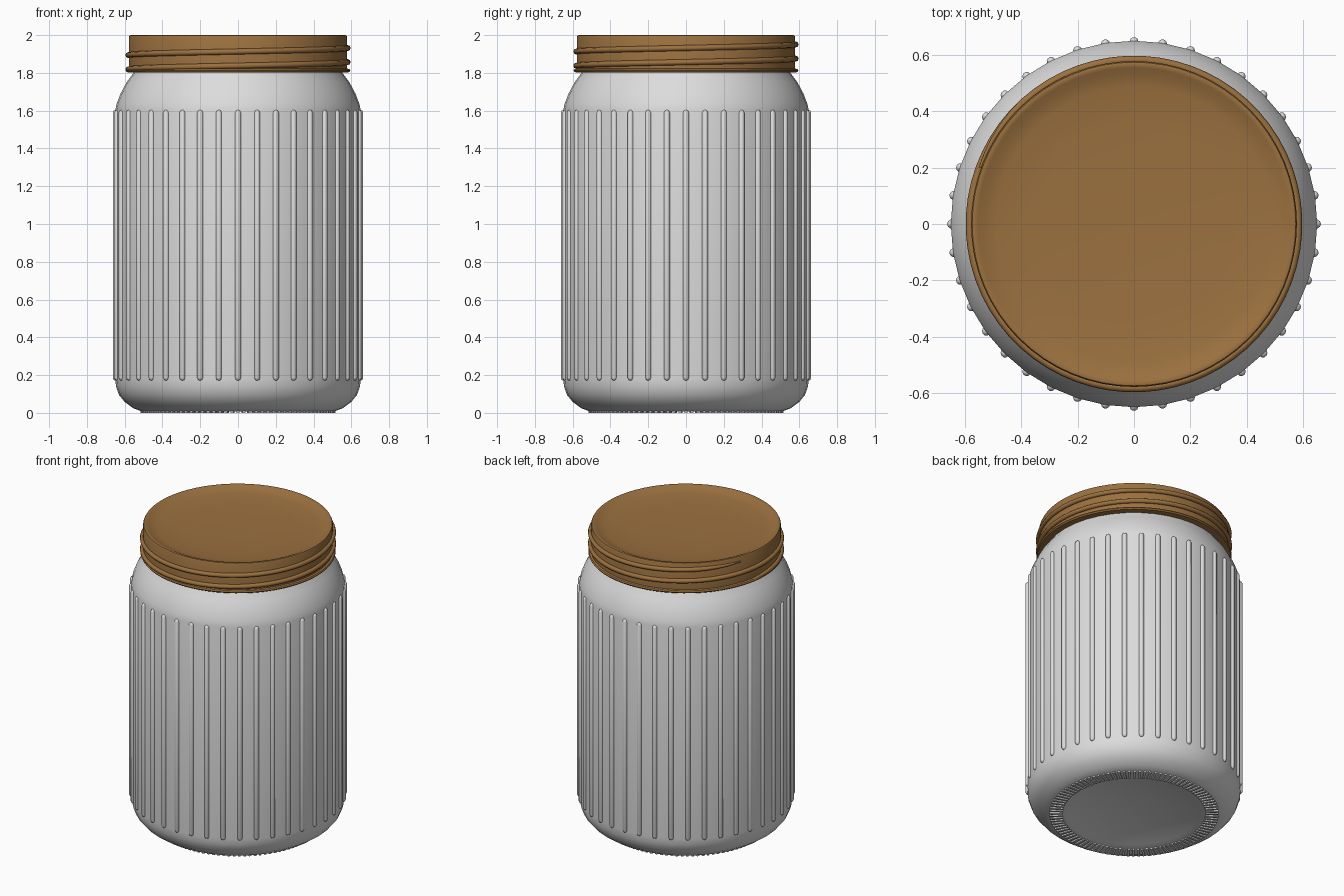
import bpy, bmesh, math
from mathutils import Matrix, Vector

if "Cube" in bpy.data.objects:
    bpy.data.objects.remove(bpy.data.objects["Cube"])


def material(name, color):
    m = bpy.data.materials.new(name)
    m.diffuse_color = (*color, 1)
    m.use_nodes = True
    m.node_tree.nodes["Principled BSDF"].inputs["Base Color"].default_value = m.diffuse_color
    return m


GREY = material("pale grey", (0.72, 0.72, 0.72))
BROWN = material("brown", (0.33, 0.165, 0.05))


def finish(name, bm, mat, angle=40):
    bmesh.ops.remove_doubles(bm, verts=bm.verts, dist=1e-5)
    bmesh.ops.recalc_face_normals(bm, faces=bm.faces)
    me = bpy.data.meshes.new(name)
    bm.to_mesh(me)
    bm.free()
    ob = bpy.data.objects.new(name, me)
    bpy.context.collection.objects.link(ob)
    me.materials.append(mat)
    bpy.ops.object.select_all(action='DESELECT')
    bpy.context.view_layer.objects.active = ob
    ob.select_set(True)
    bpy.ops.object.shade_smooth_by_angle(angle=math.radians(angle))
    return ob


def lathe(bm, profile, steps, offset=(0, 0, 0)):
    # Revolve an (r, z) profile about a vertical axis; r = 0 closes with a fan
    rings = []
    for r, z in profile:
        n = 1 if r == 0 else steps
        rings.append([bm.verts.new(Vector(offset) + Vector((
            r * math.cos(math.tau * i / steps),
            r * math.sin(math.tau * i / steps), z))) for i in range(n)])
    for a, b in zip(rings, rings[1:]):
        for i in range(steps):
            j = (i + 1) % steps
            quad = [a[i % len(a)], a[j % len(a)], b[j % len(b)], b[i % len(b)]]
            bm.faces.new(list(dict.fromkeys(quad)))


# Jar body with dished base and rounded shoulder
bm = bmesh.new()
lathe(bm, [(0, 0.06), (0.15, 0.055), (0.3, 0.038), (0.4, 0.018), (0.44, 0.008),
           (0.51, 0.008), (0.555, 0.025), (0.6, 0.058), (0.63, 0.095),
           (0.646, 0.14), (0.65, 0.18), (0.65, 1.6), (0.643, 1.635),
           (0.622, 1.69), (0.59, 1.75), (0.553, 1.8), (0.54, 1.83), (0, 1.83)], 40)
finish("jar_body", bm, GREY)

# Vertical grip ribs: round-ended rods half sunk in the wall
bm = bmesh.new()
R, LOW, HIGH = 0.016, 0.17, 1.605
for k in range(40):
    a = math.tau * k / 40
    lathe(bm, [(0, LOW), (R * 0.7, LOW + 0.005), (R, LOW + R),
               (R, HIGH - R), (R * 0.7, HIGH - 0.005), (0, HIGH)], 10,
          (0.647 * math.cos(a), 0.647 * math.sin(a), 0))
finish("grip_ribs", bm, GREY, 60)

# Knurled ring of small radial teeth under the base
bm = bmesh.new()
for k in range(100):
    m = (Matrix.Rotation(math.tau * k / 100, 4, 'Z')
         @ Matrix.Translation((0.475, 0, 0.008))
         @ Matrix.Diagonal((0.08, 0.015, 0.016, 1)))
    bmesh.ops.create_cube(bm, size=1, matrix=m)
finish("base_knurls", bm, GREY)

# Screw lid with a shallow dished top and a bead round the bottom
bm = bmesh.new()
lathe(bm, [(0, 1.805), (0.575, 1.802), (0.59, 1.804), (0.595, 1.812),
           (0.59, 1.82), (0.578, 1.823), (0.578, 1.99), (0.574, 1.998),
           (0.566, 2.0), (0.555, 1.996), (0.53, 1.984), (0.49, 1.975),
           (0.35, 1.968), (0.18, 1.962), (0, 1.96)], 64)
finish("lid", bm, BROWN)

# Helical thread, two turns, tapering into the lid at its ends
bm = bmesh.new()
STEPS, SIDES, TURNS = 128, 8, 2
START = math.radians(160)
rings = []
for i in range(STEPS + 1):
    t = i / STEPS
    a = START + math.tau * TURNS * t
    s = 0.015 * min(1, 0.3 + 20 * min(t, 1 - t))
    ring = []
    for j in range(SIDES):
        b = math.tau * j / SIDES
        r = 0.582 + s * math.cos(b)
        ring.append(bm.verts.new((r * math.cos(a), r * math.sin(a),
                                  1.815 + 0.15 * t + s * math.sin(b))))
    rings.append(ring)
for p, q in zip(rings, rings[1:]):
    for j in range(SIDES):
        k = (j + 1) % SIDES
        bm.faces.new((p[j], p[k], q[k], q[j]))
bm.faces.new(rings[0])
bm.faces.new(rings[-1])
finish("lid_thread", bm, BROWN, 60)
